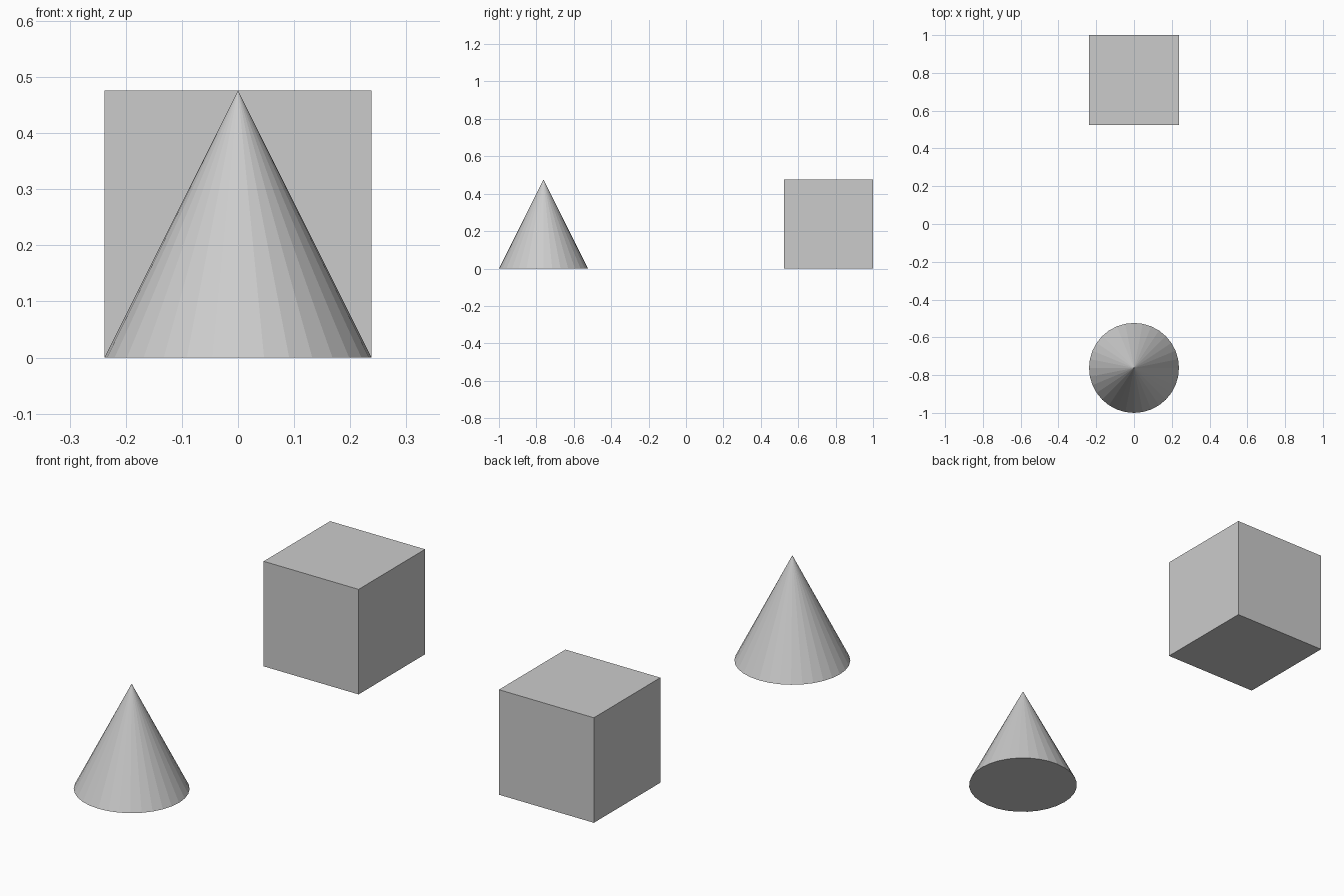
import bpy

if "Cube" in bpy.data.objects:
    bpy.data.objects.remove(bpy.data.objects["Cube"])

R = 1 / 4.2          # half-width shared by both solids
OFFSET = 1 - R       # distance of each solid from the centre

# Cone at the front: 32 flat sides, capped base
bpy.ops.mesh.primitive_cone_add(vertices=32, radius1=R, radius2=0, depth=2 * R,
                                location=(0, -OFFSET, R))
bpy.context.object.name = "cone"

# Cube at the back
bpy.ops.mesh.primitive_cube_add(size=2 * R, location=(0, OFFSET, R))
bpy.context.object.name = "cube"
